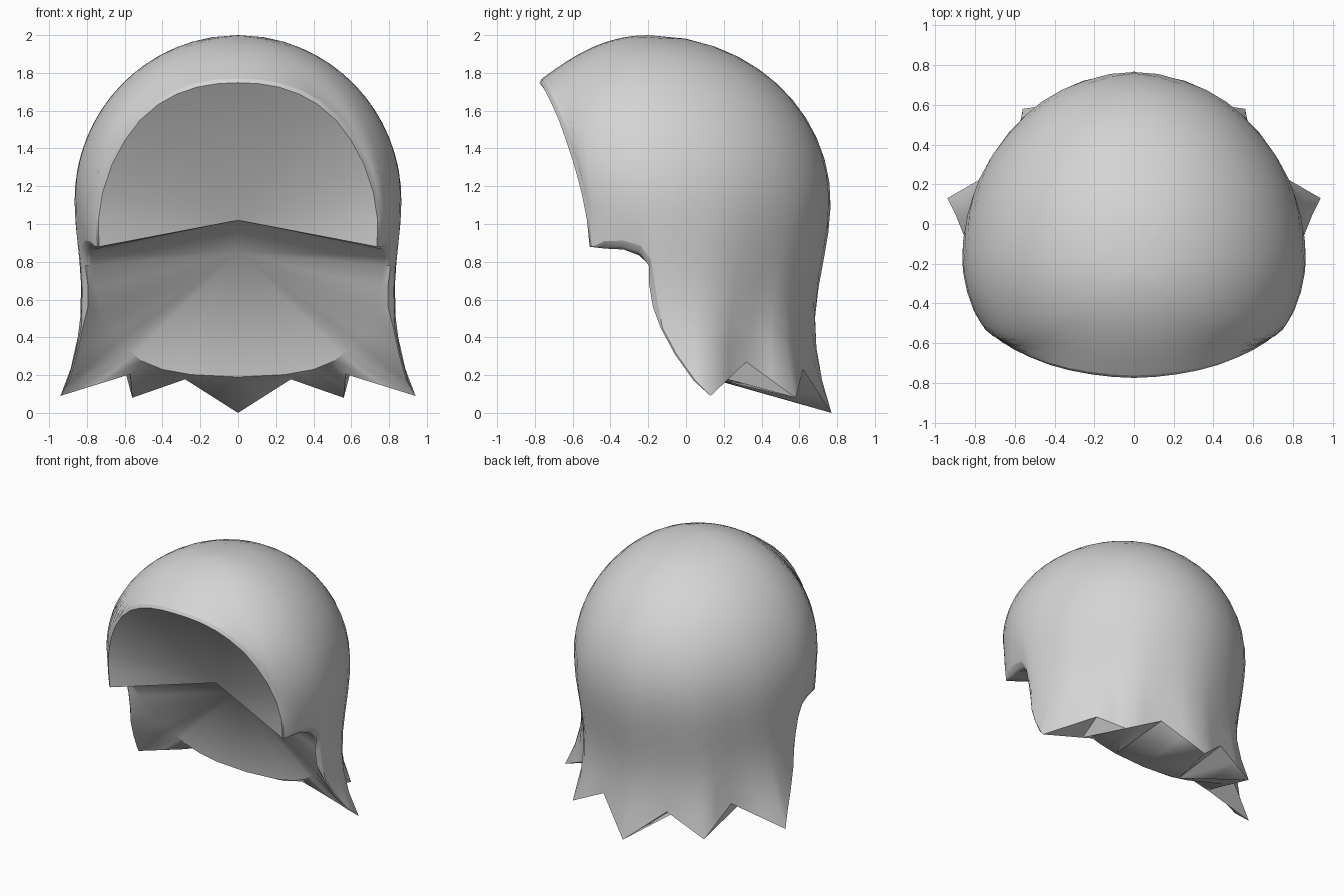
import bpy, bmesh, math
from mathutils import Vector as V

if "Cube" in bpy.data.objects:
    bpy.data.objects.remove(bpy.data.objects["Cube"])

ROWS = 18
APEX_Z = 2.0
BROW = V((0, -0.27, 1.02))         # back of the forehead hollow
NAPE = V((0, 0.0, 0.85))           # top of the neck hollow


def smooth(v):
    v = max(0.0, min(1.0, v))
    return v * v * (3 - 2 * v)


def radii(z):
    """Half width, front depth and back depth of the hair at height z."""
    if z > 1.12:
        k = math.sqrt(max(0.0, 1 - ((z - 1.12) / 0.88) ** 2))
        return 0.867 * k, min(0.78, 0.65 + 0.3 * (z - 1.1)) * k, 0.965 * k
    return (0.867 - 0.047 * smooth((1.12 - z) / 0.6), 0.65,
            0.965 - 0.11 * smooth((1.12 - z) / 0.75))


def surface(a, z):
    w, f, b = radii(z)
    c = math.cos(a)
    return V((w * math.sin(a), -0.2 - (f if c > 0 else b) * c, z))


def angle_of(p):
    w, f, b = radii(p.z)
    dy = -(p.y + 0.2)
    return math.atan2(p.x / w, dy / (f if dy > 0 else b))


def mid(a, b):
    return (a + b) / 2


# Hairline from the middle of the forehead down to the temple
rim = [(0, -.775, 1.77), (.11, -.77, 1.765), (.22, -.757, 1.747), (.33, -.737, 1.71),
       (.43, -.71, 1.655), (.53, -.672, 1.57), (.61, -.635, 1.465), (.68, -.593, 1.335),
       (.73, -.553, 1.18), (.752, -.525, 1.03), (.75, -.51, .88)]
# Notch over the ear and front edge of the side hair: outer edge, lining edge
side = [((.785, -.43, .91), (.745, -.43, .87)), ((.81, -.33, .912), (.765, -.33, .865)),
        ((.825, -.24, .885), (.775, -.25, .835)), ((.83, -.185, .81), (.775, -.19, .78)),
        ((.82, -.165, .68), (.755, -.12, .66)), ((.82, -.145, .56), (.725, -.06, .55)),
        ((.83, -.125, .45), (.69, 0, .47)), ((.86, -.05, .31), (.655, .03, .42)),
        ((.90, .05, .17), (.625, .05, .38))]
# Pointed ends: outer edge, underside edge, lining edge
ends = [((.94, .13, .09), (.94, .13, .09), (.59, .07, .34)),
        ((.61, .32, .27), (.57, .12, .205), (.51, .09, .275)),
        ((.56, .58, .08), (.56, .58, .08), (.40, .10, .23)),
        ((.27, .62, .23), (.28, .15, .178), (.25, .10, .203)),
        ((0, .77, 0), (0, .77, 0), (0, .10, .19))]

# Each column: outer edge, underside edge, lining edge, hollow point, blend power
cols = []
for p in rim:
    p = V(p)
    drop = 0.022 * smooth((p.z - 0.85) / 0.6)
    q = V((p.x * 0.982, p.y, p.z - drop))
    cols.append((p + V((0, 0.012, 0)), q, q, BROW, 4))
for n, (o, i) in enumerate(side):
    o, i = V(o), V(i)
    if n < 4:
        under = o + V((-0.022, -0.012, -0.03))
    else:
        under = o + V((-0.025, -0.03, 0)) * (1 if n < 6 else 0.3)
    cols.append((o, under, i, BROW if n < 3 else NAPE, 10))
ends = [tuple(V(p) for p in e) for e in ends]
first_end = len(cols)
for j, e in enumerate(ends):
    if j:
        prev = ends[j - 1]
        cols.append(tuple(mid(prev[k], e[k]) for k in range(3)) + (NAPE, 10))
    cols.append(e + (NAPE, 10))

# Strands from crown to edge, then under the edge and into the hollow
bm = bmesh.new()
grid = []
last = len(cols) - 1
for n, (edge, under, lining, hollow, power) in enumerate(cols):
    top_a, end_a = math.pi * n / last, angle_of(edge)
    shift = edge - surface(end_a, edge.z)
    line = []
    for r in range(ROWS + 1):
        t = r / ROWS
        z = APEX_Z - (APEX_Z - edge.z) * t ** 1.6
        a = top_a + (end_a - top_a) * t
        line.append(surface(a, z) + shift * t ** power)
    line += [under, lining, hollow]
    grid.append([bm.verts.new(p) for p in line])
for a, b in zip(grid, grid[1:]):
    for r in range(len(a) - 1):
        bm.faces.new((a[r], b[r], b[r + 1], a[r + 1]))

# Crisp hairline, outer edge and lining edge
for n in range(last):
    rows = [ROWS]
    if n < len(rim) - 1:
        rows.append(ROWS + 1)
    if n >= first_end:
        rows.append(ROWS + 2)
    for r in rows:
        edge = bm.edges.get((grid[n][r], grid[n + 1][r]))
        if edge:
            edge.smooth = False

# Mirror to the other side and weld
geom = bm.verts[:] + bm.edges[:] + bm.faces[:]
copy = bmesh.ops.duplicate(bm, geom=geom)["geom"]
for v in copy:
    if isinstance(v, bmesh.types.BMVert):
        v.co.x = -v.co.x
bmesh.ops.remove_doubles(bm, verts=bm.verts[:], dist=0.0005)
bmesh.ops.dissolve_degenerate(bm, edges=bm.edges[:], dist=0.0005)
bmesh.ops.recalc_face_normals(bm, faces=bm.faces[:])

mesh = bpy.data.meshes.new("hair")
bm.to_mesh(mesh)
bm.free()
hair = bpy.data.objects.new("hair", mesh)
bpy.context.collection.objects.link(hair)
grey = bpy.data.materials.new("light grey")
grey.diffuse_color = (0.66, 0.66, 0.66, 1)
grey.use_nodes = True
grey.node_tree.nodes["Principled BSDF"].inputs["Base Color"].default_value = grey.diffuse_color
mesh.materials.append(grey)
bpy.context.view_layer.objects.active = hair
hair.select_set(True)
bpy.ops.object.shade_smooth_by_angle(angle=math.radians(50), keep_sharp_edges=True)
